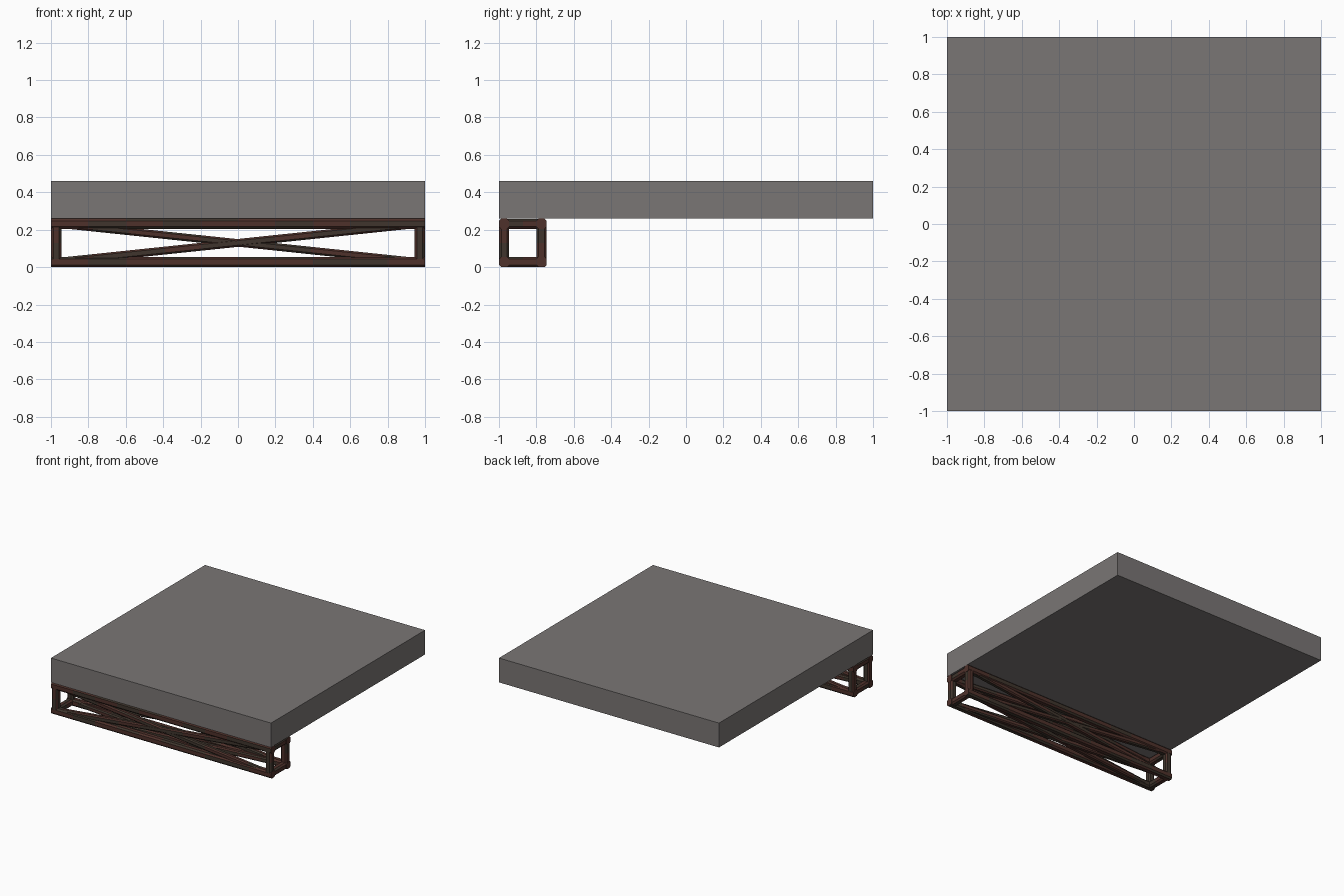
import bpy, bmesh, random
from mathutils import Vector, Matrix

if "Cube" in bpy.data.objects:
    bpy.data.objects.remove(bpy.data.objects["Cube"])

random.seed(4)


def material(name, rgb):
    m = bpy.data.materials.new(name)
    m.diffuse_color = (*rgb, 1)
    m.use_nodes = True
    m.node_tree.nodes["Principled BSDF"].inputs["Base Color"].default_value = m.diffuse_color
    return m


concrete = material("grey concrete", (0.195, 0.182, 0.178))
rust = material("red rust", (0.078, 0.031, 0.024))
brown = material("dark brown metal", (0.050, 0.036, 0.026))


def bar(name, a, b, size, bevel=0.012, pieces=1):
    """Chamfered square bar from a to b, with patches of rust along it."""
    a, b = Vector(a), Vector(b)
    d = b - a
    length = d.length
    z = d.normalized()
    ref = Vector((0, 1, 0)) if abs(z.y) < 0.5 else Vector((1, 0, 0))
    x = ref.cross(z).normalized()
    y = z.cross(x)
    h, c = size / 2, size / 2 - bevel
    profile = [(h, -c), (h, c), (c, h), (-c, h), (-h, c), (-h, -c), (-c, -h), (c, -h)]
    bm = bmesh.new()
    rings = []
    for i in range(pieces + 1):
        o = a + z * (length * i / pieces)
        rings.append([bm.verts.new(o + x * p + y * q) for p, q in profile])
    for i in range(pieces):
        for k in range(8):
            n = (k + 1) % 8
            f = bm.faces.new((rings[i][k], rings[i][n], rings[i + 1][n], rings[i + 1][k]))
            f.material_index = int(random.random() < 0.5) if k % 2 else f.material_index
            if k % 2 == 0:
                f.material_index = int(random.random() < 0.45)
    bm.faces.new(rings[0][::-1])
    bm.faces.new(rings[-1])
    bm.normal_update()
    me = bpy.data.meshes.new(name)
    bm.to_mesh(me)
    bm.free()
    me.materials.append(rust)
    me.materials.append(brown)
    ob = bpy.data.objects.new(name, me)
    bpy.context.collection.objects.link(ob)
    return ob


# platform slab
bpy.ops.mesh.primitive_cube_add(size=1, location=(0, 0, 0.36))
slab = bpy.context.object
slab.name = "platform_slab"
slab.scale = (2, 2, 0.2)
slab.data.materials.append(concrete)

# truss node positions (bar centre lines)
T = 0.055
Y = (-1 + T / 2, -0.745 - T / 2)
Z = (T / 2, 0.259 - T / 2)
X = 1 - T / 2

# four long chords
for y in Y:
    for z in Z:
        bar("truss_chord", (-1, y, z), (1, y, z), T, pieces=10)

# square end frames
e = 0.001
for x in (-X + e, X - e):
    for y in Y:
        bar("end_post", (x, y, Z[0]), (x, y, Z[1]), T - e, pieces=2)
    for z in Z:
        bar("end_rail", (x, Y[0], z), (x, Y[1], z), T - e, pieces=2)

# crossed braces on the four long sides
B = 0.042
for y in Y:
    bar("side_brace", (-X, y, Z[0]), (X, y, Z[1]), B, 0.009, 10)
    bar("side_brace", (-X, y, Z[1]), (X, y, Z[0]), B - 0.002, 0.009, 10)
for z in Z:
    bar("flat_brace", (-X, Y[0], z), (X, Y[1], z), B, 0.009, 10)
    bar("flat_brace", (-X, Y[1], z), (X, Y[0], z), B - 0.002, 0.009, 10)
